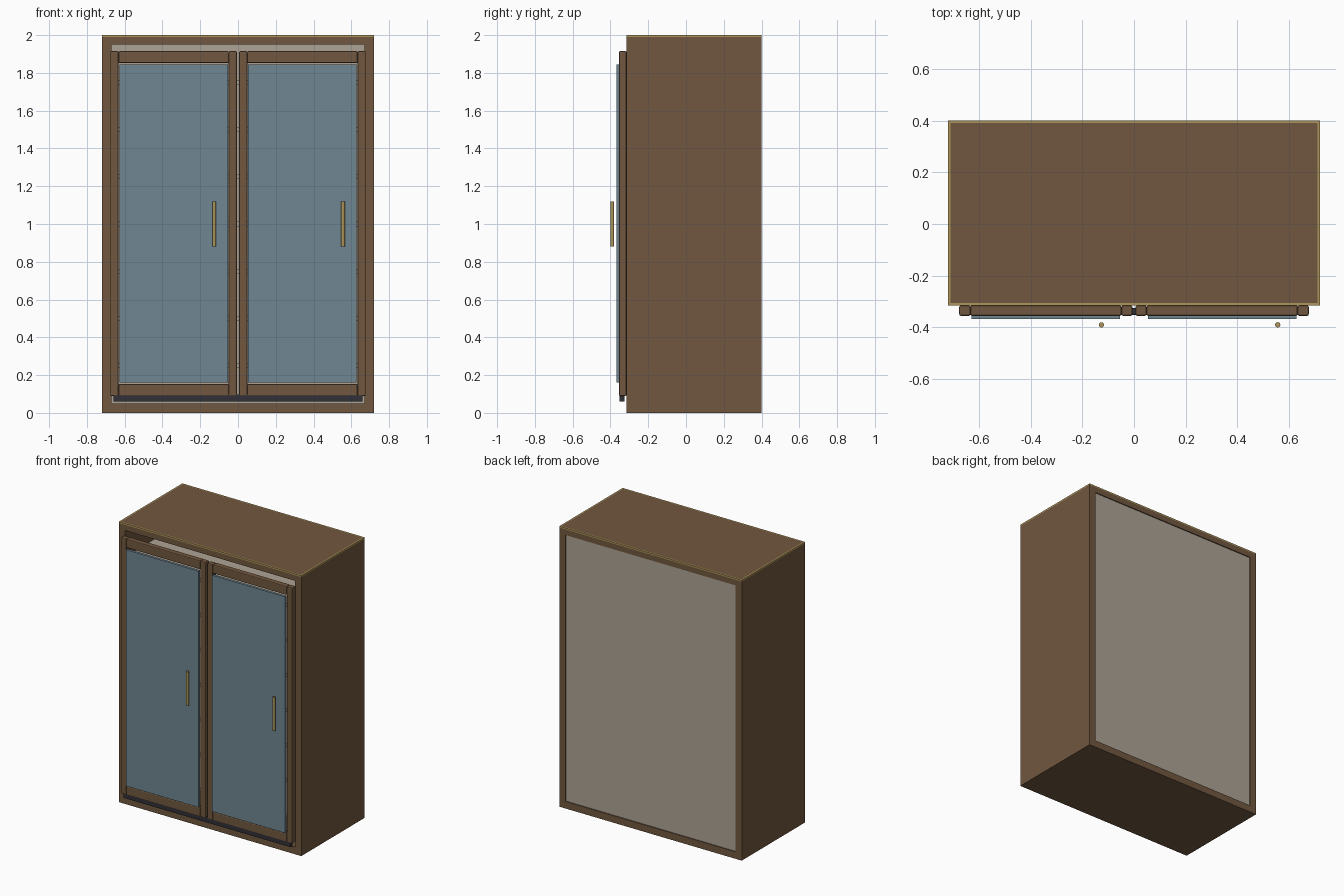
import bpy, bmesh
from mathutils import Matrix, Vector

if "Cube" in bpy.data.objects:
    bpy.data.objects.remove(bpy.data.objects["Cube"])


def mat(name, r, g, b):
    m = bpy.data.materials.new(name)
    m.diffuse_color = (r, g, b, 1)
    m.use_nodes = True
    m.node_tree.nodes["Principled BSDF"].inputs["Base Color"].default_value = m.diffuse_color
    return m


WOOD = mat("walnut brown", 0.165, 0.096, 0.05)
GLASS = mat("blue grey glass", 0.16, 0.24, 0.285)
GOLD = mat("brass gold", 0.42, 0.30, 0.10)
BEIGE = mat("warm beige", 0.42, 0.37, 0.30)
DARK = mat("dark rail", 0.03, 0.03, 0.038)


def boxes(name, material, parts, bevel=0):
    """One object from boxes given as (x0, x1, y0, y1, z0, z1)."""
    bm = bmesh.new()
    for x0, x1, y0, y1, z0, z1 in parts:
        m = Matrix.Translation(((x0 + x1) / 2, (y0 + y1) / 2, (z0 + z1) / 2))
        m = m @ Matrix.Diagonal((x1 - x0, y1 - y0, z1 - z0, 1))
        bmesh.ops.create_cube(bm, size=1, matrix=m)
    me = bpy.data.meshes.new(name)
    bm.to_mesh(me)
    bm.free()
    ob = bpy.data.objects.new(name, me)
    bpy.context.collection.objects.link(ob)
    me.materials.append(material)
    if bevel:
        b = ob.modifiers.new("bevel", 'BEVEL')
        b.width, b.segments = bevel, 2
    return ob


W, F, B, T = 0.72, -0.315, 0.40, 0.05   # half width, front, back, board thickness

# carcass: two sides, bottom and top boards
boxes("carcass", WOOD, [
    (-W, -W + T, F, B, 0, 1.99), (W - T, W, F, B, 0, 1.99),
    (-W + T, W - T, F, B, 0, T), (-W + T, W - T, F, B, 1.95, 1.99)])

# brass edging around the top, with the wooden top panel inside it
E = 0.01
boxes("top_edging", GOLD, [
    (-W, W, F, F + E, 1.99, 2), (-W, W, B - E, B, 1.99, 2),
    (-W, -W + E, F + E, B - E, 1.99, 2), (W - E, W, F + E, B - E, 1.99, 2)])
boxes("top_panel", WOOD, [(-W + E, W - E, F + E, B - E, 1.985, 2)])

# back panel and inner shelves
boxes("back_panel", BEIGE, [(-0.67, 0.67, 0.375, 0.393, 0.05, 1.95)])
boxes("shelves", BEIGE, [(-0.67, 0.67, -0.30, 0.375, z - 0.0125, z + 0.0125)
                         for z in [0.25 * i for i in range(1, 8)]])

# sliding rail under the doors
boxes("bottom_rail", DARK, [(-0.66, 0.66, -0.352, -0.325, 0.06, 0.098)], 0.004)

# two identical doors: frame, glass pane and round bar handle
for side, cx in (("left", -0.341), ("right", 0.341)):
    y0, y1 = -0.355, F
    a, i = 0.335, 0.292                  # outer and inner half widths
    boxes(side + "_door_frame", WOOD, [
        (cx - a, cx - i, y0, y1, 0.09, 1.915),
        (cx + i, cx + a, y0, y1, 0.09, 1.915),
        (cx - i, cx + i, y0, y1, 1.852, 1.915),
        (cx - i, cx + i, y0, y1, 0.09, 0.153)], 0.006)
    boxes(side + "_door_glass", GLASS,
          [(cx - 0.287, cx + 0.287, -0.368, -0.35, 0.16, 1.845)])
    bpy.ops.mesh.primitive_cylinder_add(vertices=20, radius=0.01, depth=0.24,
                                        location=(cx + 0.215, -0.39, 1.0))
    h = bpy.context.object
    h.name = side + "_handle"
    h.data.materials.append(GOLD)
    bpy.ops.object.shade_smooth_by_angle()
